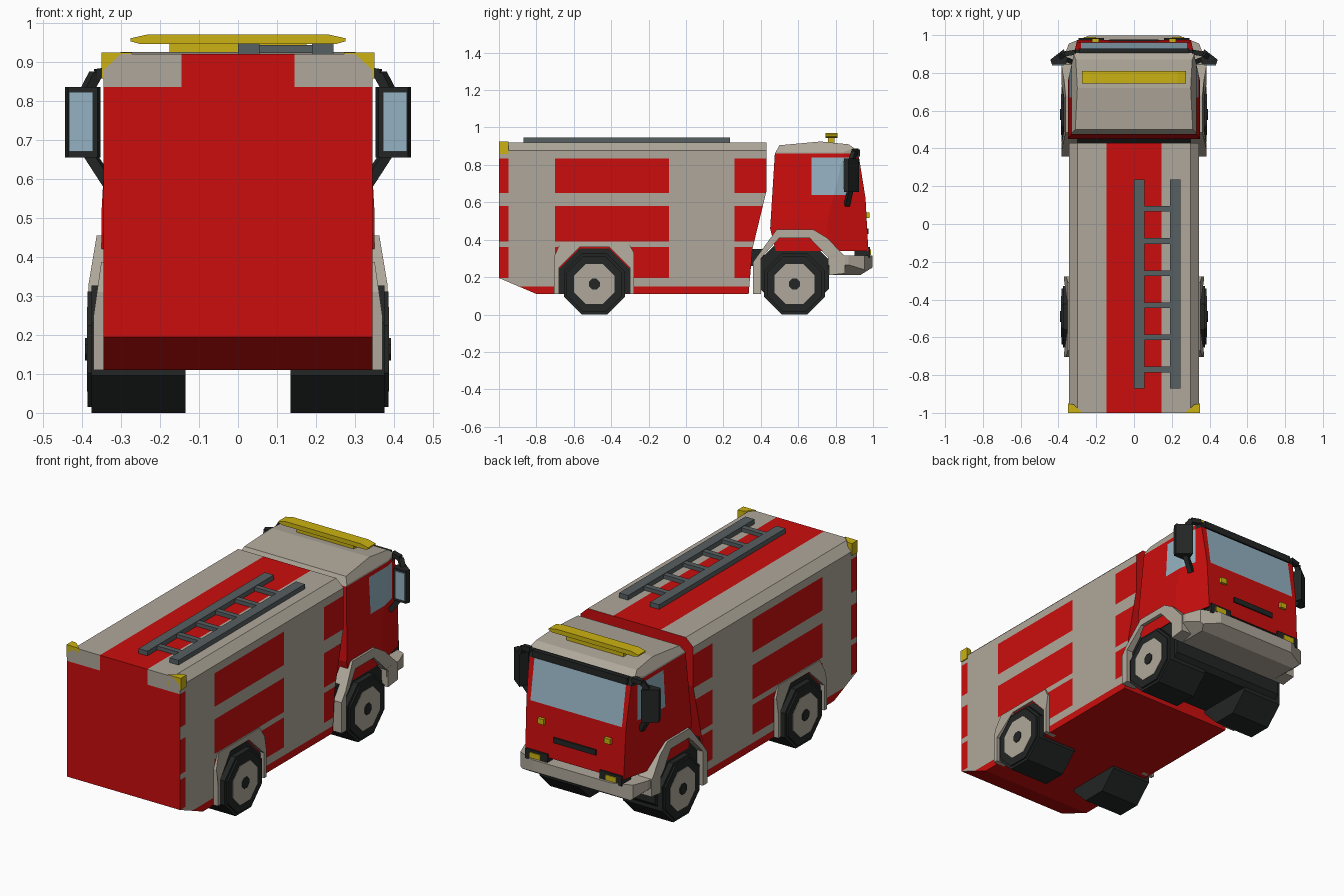
import bpy, bmesh, math
from mathutils import Vector

if "Cube" in bpy.data.objects:
    bpy.data.objects.remove(bpy.data.objects["Cube"])


def material(name, r, g, b):
    m = bpy.data.materials.new(name)
    m.diffuse_color = (r, g, b, 1)
    m.use_nodes = True
    m.node_tree.nodes["Principled BSDF"].inputs["Base Color"].default_value = m.diffuse_color
    return m


MATS = [material("red", 0.60, 0.004, 0.004), material("warm grey", 0.43, 0.39, 0.325),
        material("black", 0.017, 0.019, 0.019), material("glass blue", 0.30, 0.45, 0.54),
        material("yellow", 0.60, 0.45, 0.006), material("steel", 0.095, 0.115, 0.12)]
RED, GREY, BLACK, GLASS, YELLOW, STEEL = range(6)


def axis_plane(axis, v):
    n = Vector((0, 0, 0))
    n["xyz".index(axis)] = 1
    return n * v, n


def prism(name, pts, axis, a, b, mat=RED, clips=(), cuts=(), rule=None):
    """Extrude a 2D outline along an axis, clip it with planes, then split and colour the faces."""
    def co(p, t):
        return {"x": (t, p[0], p[1]), "y": (p[0], t, p[1]), "z": (p[0], p[1], t)}[axis]
    bm = bmesh.new()
    lo = [bm.verts.new(co(p, a)) for p in pts]
    hi = [bm.verts.new(co(p, b)) for p in pts]
    bm.faces.new(lo)
    bm.faces.new(hi[::-1])
    for i in range(len(pts)):
        j = (i + 1) % len(pts)
        bm.faces.new((lo[i], hi[i], hi[j], lo[j]))
    for p, n in clips:
        bmesh.ops.bisect_plane(bm, geom=bm.verts[:] + bm.edges[:] + bm.faces[:],
                               plane_co=p, plane_no=n, clear_outer=True)
        bmesh.ops.holes_fill(bm, edges=[e for e in bm.edges if e.is_boundary], sides=0)
    bmesh.ops.recalc_face_normals(bm, faces=bm.faces[:])
    for p, n in cuts:
        bmesh.ops.bisect_plane(bm, geom=bm.verts[:] + bm.edges[:] + bm.faces[:],
                               plane_co=p, plane_no=n)
    bm.normal_update()
    me = bpy.data.meshes.new(name)
    for m in MATS:
        me.materials.append(m)
    for f in bm.faces:
        f.material_index = rule(f.calc_center_median(), f.normal) if rule else mat
    bm.to_mesh(me)
    bm.free()
    ob = bpy.data.objects.new(name, me)
    bpy.context.collection.objects.link(ob)
    return ob


def box(name, x0, x1, y0, y1, z0, z1, mat):
    return prism(name, [(x0, y0), (x1, y0), (x1, y1), (x0, y1)], "z", z0, z1, mat)


def beam(name, p, q, w, mat):
    """Square bar between two points."""
    p, q = Vector(p), Vector(q)
    ob = box(name, -w, w, -w, w, 0, (q - p).length, mat)
    ob.location = p
    ob.rotation_mode = "QUATERNION"
    ob.rotation_quaternion = (q - p).to_track_quat("Z", "Y")


def octagon(y, z, apothem):
    r = apothem / math.cos(math.pi / 8)
    return [(y + r * math.cos((i + .5) * math.pi / 4), z + r * math.sin((i + .5) * math.pi / 4))
            for i in range(8)]


# Equipment body with painted stripes and shutters
def body_rule(c, n):
    if n.z < -.4 or n.y > .4:
        return RED
    if c.z > .835:
        return RED if abs(c.x) < .145 else GREY
    if abs(n.x) < .5:
        return RED
    if .15 < c.z < .195 or .58 < c.z < .65 or .36 < c.z < .39:
        return GREY
    return GREY if c.z > .15 and (-.95 < c.y < -.70 or (-.09 < c.y < .26 and c.z > .19)) else RED


prism("equipment_body", [(-1, .195), (-.8, .11), (.335, .11), (.355, .35), (.43, .66), (.43, .92), (-1, .92)],
      "x", -.345, .345,
      clips=[((s * .345, 0, .878), (s * .042, 0, .045)) for s in (-1, 1)],
      cuts=[axis_plane("z", v) for v in (.15, .195, .36, .39, .58, .65, .835)]
      + [axis_plane("y", v) for v in (-.95, -.70, -.09, .26)]
      + [axis_plane("x", v) for v in (-.145, .145)], rule=body_rule)


# Cab with glazing, visor band and grey roof
def cab_rule(c, n):
    if n.z < -.5:
        return BLACK
    if n.y > .3:
        if .62 < c.z < .84:
            return GLASS if abs(c.x) < .28 else RED
        return GREY if c.z > .885 else BLACK if c.z > .84 else RED
    if .84 < c.z < .885 and c.y > .885:
        return BLACK
    if c.z > .862:
        return GREY
    return GLASS if abs(n.x) > .5 and .64 < c.z < .84 and .67 < c.y < .885 else RED


clips = []
for s in (-1, 1):
    clips += [((s * .345, .78, 0), (s * .2, .045, 0)), ((s * .345, 0, .6), (s * .27, 0, .015)),
              ((s * .33, 0, .87), (s * .055, 0, .03))]
prism("cab", [(.48, .34), (.975, .34), (.96, .62), (.925, .84), (.905, .885), (.87, .91), (.72, .925),
              (.50, .905), (.475, .86), (.45, .46)], "x", -.35, .35, clips=clips,
      cuts=[axis_plane("z", v) for v in (.62, .64, .84, .862, .885)]
      + [axis_plane("y", v) for v in (.67, .885)]
      + [axis_plane("x", v) for v in (-.28, .28)], rule=cab_rule)
box("windscreen_visor", -.29, .29, .895, .93, .845, .882, BLACK)

# Chassis link, wheel wells under the body and cab
box("chassis_link", -.335, .335, .33, .42, .26, .35, BLACK)
for name, y, z, ap, top in (("rear", -.49, .163, .19, .358), ("front", .58, .215, .185, .41)):
    prism(name + "_wheel_well", octagon(y, z, ap), "x", -.347, .347, BLACK,
          clips=[((0, 0, .112), (0, 0, -1)), ((0, 0, top), (0, 0, 1))])

# Wheels and arches on both sides
rear_arch = [(-.705, .11), (-.705, .31), (-.67, .387), (-.31, .387), (-.278, .33), (-.278, .11), (-.30, .11),
             (-.30, .25), (-.41, .36), (-.57, .36), (-.68, .25), (-.68, .11)]
front_arch = [(.358, .11), (.358, .28), (.485, .455), (.68, .455), (.755, .41), (.85, .31), (.85, .22), (.765, .21),
              (.765, .30), (.66, .41), (.50, .41), (.40, .30), (.40, .11)]
for side, s in (("left", -1), ("right", 1)):
    prism(side + "_rear_arch", rear_arch, "x", s * .30, s * .37, GREY,
          clips=[((s * .37, 0, .25), (s * .14, 0, .02))])
    prism(side + "_front_arch", front_arch, "x", s * .30, s * .383, GREY,
          clips=[((s * .383, 0, .33), (s * .12, 0, .02))])
    for end, y in (("front", .58), ("rear", -.49)):
        n = side + "_" + end
        prism(n + "_tyre", octagon(y, .163, .163), "x", s * .135, s * .376, BLACK)
        prism(n + "_tyre_wall", octagon(y, .163, .148), "x", s * .37, s * .385, BLACK)
        prism(n + "_rim", octagon(y, .163, .108), "x", s * .37, s * .387, GREY)
        prism(n + "_hub", octagon(y, .163, .029), "x", s * .37, s * .392, BLACK)

    # Mirrors with two arms
    prism(side + "_mirror", [(s * .352, .875), (s * .372, .925), (s * .443, .87), (s * .435, .845), (s * .36, .845)],
          "z", .655, .835, BLACK)
    box(side + "_mirror_glass", s * .372, s * .433, .839, .847, .67, .822, GLASS)
    for p, q in (((.31, .91, .875), (.365, .90, .868)), ((.365, .90, .868), (.39, .885, .82)),
                 ((.33, .86, .585), (.385, .88, .67))):
        beam(side + "_mirror_arm", (s * p[0], p[1], p[2]), (s * q[0], q[1], q[2]), .013, BLACK)

    # Headlamps, indicators and rear corner beacons
    box(side + "_headlamp_housing", s * .16, s * .295, .90, .984, .305, .36, BLACK)
    box(side + "_headlamp", s * .20, s * .265, .97, .989, .318, .347, YELLOW)
    box(side + "_indicator", s * .185, s * .222, .95, .981, .515, .545, YELLOW)
    prism(side + "_corner_beacon", [(s * .272, -1), (s * .35, -1), (s * .35, -.95), (s * .32, -.955)],
          "z", .857, .924, YELLOW)

# Bumper and grille slot
half = [(.377, .76), (.377, .87), (.345, .955), (.24, .997)]
prism("bumper", half + [(-x, y) for x, y in half[::-1]], "z", .21, .315, GREY,
      clips=[((0, .93, .21), (0, .04, -.065))]
      + [((s * .31, 0, .21), (s * .05, 0, -.06)) for s in (-1, 1)])
box("grille_slot", -.13, .13, .955, .977, .43, .46, BLACK)

# Roof light bar
prism("light_bar", [(-.275, .952), (-.275, .96), (-.23, .97), (.23, .97), (.275, .96), (.275, .952),
                    (.25, .945), (-.25, .945)], "y", .745, .81, YELLOW)
box("light_bar_base", -.175, .175, .76, .795, .91, .947, YELLOW)

# Roof ladder
for x in (0, .19):
    box("ladder_rail", x, x + .055, -.87, .235, .918, .946, STEEL)
for i in range(6):
    y = .08 - .17 * i
    box("ladder_rung", .05, .195, y - .015, y + .015, .922, .943, STEEL)
